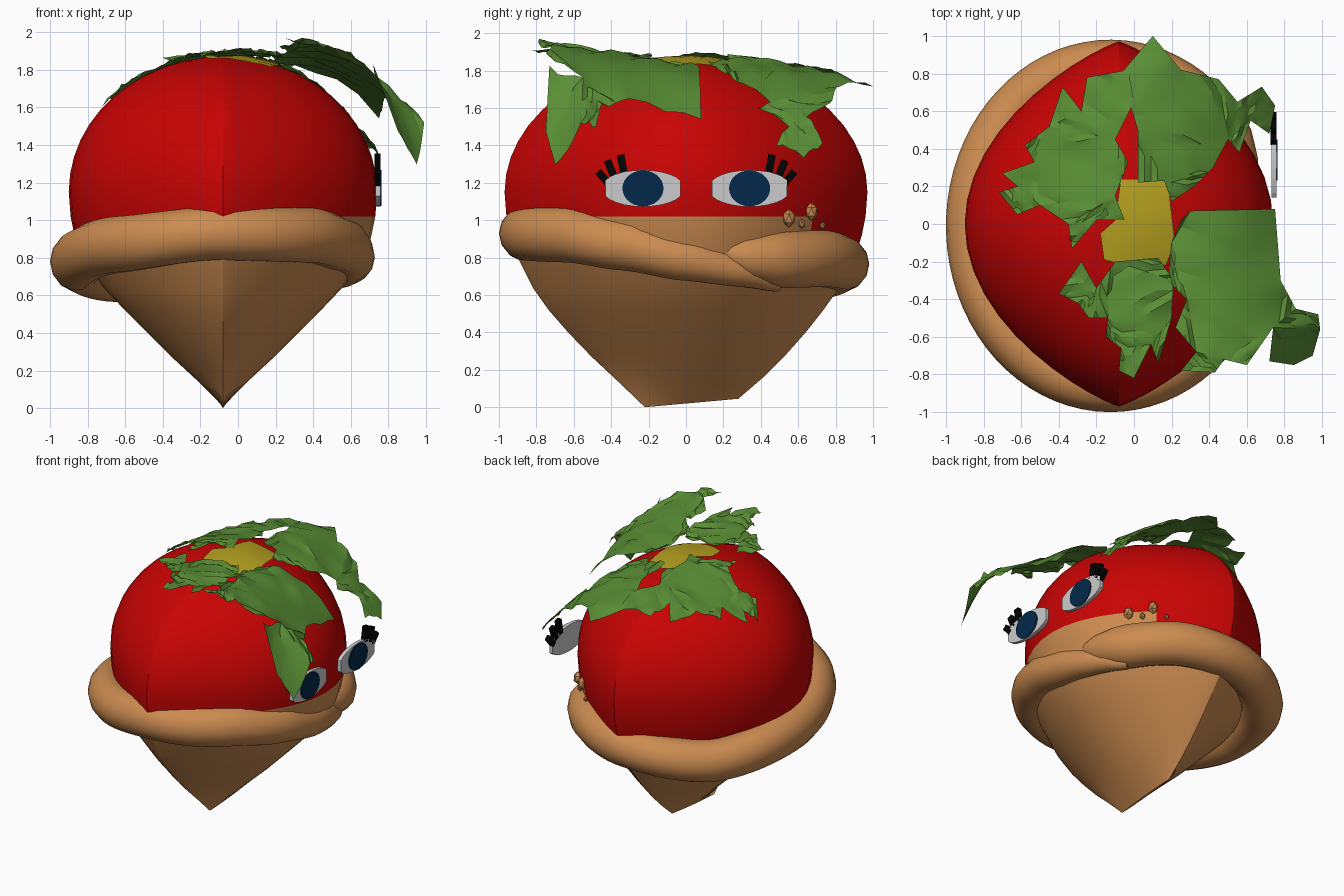
import bpy, bmesh, math, random
from mathutils import Vector

random.seed(4)
if "Cube" in bpy.data.objects:
    bpy.data.objects.remove(bpy.data.objects["Cube"])


def material(name, *rgb):
    m = bpy.data.materials.new(name)
    m.use_nodes = True
    m.diffuse_color = (*rgb, 1)
    m.node_tree.nodes["Principled BSDF"].inputs["Base Color"].default_value = (*rgb, 1)
    return m


red = material("tomato red", .58, .001, .001)
tan = material("dough tan", .6, .26, .08)
green = material("leaf green", .1, .27, .035)
yellow = material("stem yellow", .46, .35, .014)
white = material("eye white", .6, .6, .61)
blue = material("iris blue", .001, .021, .07)
black = material("lash black", .001, .001, .001)


def finish(name, bm, *mats, smooth=True, closed=True):
    if closed:
        bmesh.ops.recalc_face_normals(bm, faces=bm.faces)
    mesh = bpy.data.meshes.new(name)
    bm.to_mesh(mesh)
    bm.free()
    for m in mats:
        mesh.materials.append(m)
    ob = bpy.data.objects.new(name, mesh)
    bpy.context.collection.objects.link(ob)
    if smooth:
        bpy.ops.object.select_all(action="DESELECT")
        ob.select_set(True)
        bpy.context.view_layer.objects.active = ob
        bpy.ops.object.shade_smooth_by_angle(angle=math.radians(30))


def bridge(bm, rings):
    """Join rings of points into a skin and cap both ends."""
    loops = [[bm.verts.new(p) for p in ring] for ring in rings]
    n = len(loops[0])
    for low, high in zip(loops, loops[1:]):
        for i in range(n):
            j = (i + 1) % n
            bm.faces.new((low[i], low[j], high[j], high[i]))
    bm.faces.new(loops[0])
    bm.faces.new(loops[-1])


# Body: lens-shaped cross-sections with a crease at each y end
CX, HX, HY = -.08, .82, .97
BASE, RISE = 1.15, .72


def lens(z, hx, hy, cy=0, tilt=0, n=48):
    ring = []
    for i in range(n):
        a = math.tau * i / n
        c = math.cos(a)
        y = cy + hy * math.sin(a)
        x = CX + hx * math.copysign(abs(c) ** 1.7, c)
        ring.append((x, y, z + tilt * (y + .22)))
    return ring


def dome_height(x, y):
    """Height of the dome above a point, or 0 outside it."""
    def inside(s):
        v = abs(y) / HY / s
        return v < 1 and abs(x - CX) / HX < s * (1 - v * v) ** .85
    if not inside(1):
        return 0
    lo, hi = 0, 1
    for _ in range(18):
        mid = (lo + hi) / 2
        lo, hi = (lo, mid) if inside(mid) else (mid, hi)
    return BASE + RISE * math.sqrt(1 - hi * hi)


bm = bmesh.new()
bridge(bm, [lens(0, .008, .25, .03, .09), lens(.14, .14, .39, .03, .04), lens(.27, .27, .515, .01),
            lens(.4, .4, .635, .005), lens(.52, .52, .735), lens(.64, .635, .82), lens(.82, .76, .91)])
finish("cone", bm, tan)

bm = bmesh.new()
rings = [lens(.82, .76, .91), lens(.92, .79, .94), lens(1.02, .81, .96)]
for i in range(13):
    a = math.pi / 2 * i / 12
    s = max(math.cos(a), .01)
    rings.append(lens(BASE + RISE * math.sin(a), HX * s, HY * s))
bridge(bm, rings)
for f in bm.faces:
    c = f.calc_center_median()
    f.material_index = int(c.z < 1.02 and c.x > .32)
finish("tomato_dome", bm, red, tan)

# Rolled rim: one strand around the body whose tapered ends overlap
keys = [(7, .85, .1), (22, .8, .8), (36, .79, 1.08), (60, .795, 1.07), (90, .765, 1), (135, .71, 1.03),
        (180, .78, 1.06), (225, .87, 1.05), (270, .93, 1), (315, .92, 1.03), (338, .87, .98),
        (360, .795, .84), (380, .73, .6), (396, .66, .3)]


def rim_at(deg):
    for (a, z0, s0), (b, z1, s1) in zip(keys, keys[1:]):
        if deg <= b:
            t = (deg - a) / (b - a)
            t = t * .5 + (1 - math.cos(math.pi * t)) / 4
            return z0 + (z1 - z0) * t, s0 + (s1 - s0) * t
    return keys[-1][1:]


bm = bmesh.new()
rings = []
steps, sides = 80, 14
for i in range(steps + 1):
    deg = keys[0][0] + (keys[-1][0] - keys[0][0]) * i / steps
    z, s = rim_at(deg)
    t = math.radians(deg)
    ring = []
    for k in range(sides):
        u = math.tau * k / sides
        r = .145 * min(s, 1) * math.cos(u)
        ring.append((-.125 + (.73 + r) * math.cos(t), -.01 + (.845 + r) * math.sin(t),
                     z + .145 * s * math.sin(u)))
    rings.append(ring)
bridge(bm, rings)
finish("rolled_rim", bm, tan)

# Crumbs above the rim
for i, (y, z, r) in enumerate([(.55, 1.01, .045), (.67, 1.045, .045), (.62, .98, .025), (.73, .97, .02)]):
    bm = bmesh.new()
    bmesh.ops.create_icosphere(bm, subdivisions=1, radius=r)
    bmesh.ops.scale(bm, verts=bm.verts, vec=(.8, .8, 1.1))
    x = CX + HX * (1 - (y / HY) ** 2) ** .85
    bmesh.ops.translate(bm, verts=bm.verts, vec=(x, y, z))
    finish(f"crumb_{i}", bm, tan, smooth=False)


# Eyes on the +x side
def plate(name, outline, x0, x1, mat):
    bm = bmesh.new()
    bridge(bm, [[(x, y, z) for y, z in outline] for x in (x0, x1)])
    finish(name, bm, mat, smooth=False)


def oval(y, z, ry, rz, clip):
    angles = [math.tau * i / 28 for i in range(28)]
    return [(y + max(-clip, min(clip, ry * math.cos(a))), z + rz * math.sin(a)) for a in angles]


def lash(name, y0, z0, y1, z1):
    side = Vector((z1 - z0, y0 - y1)).normalized() * .02
    plate(name, [(y0 - side.x, z0 - side.y), (y0 + side.x, z0 + side.y),
                 (y1 + side.x, z1 + side.y), (y1 - side.x, z1 - side.y)], .725, .757, black)


for name, mid, out in (("right", -.23, -1), ("left", .34, 1)):
    plate(name + "_eye", oval(mid, 1.17, .225, .098, .2), .73, .757, white)
    plate(name + "_iris", oval(mid, 1.17, .11, .096, .11), .756, .764, blue)
    for i, (dy, dz, ey, ez) in enumerate([(.1, .07, .12, .18), (.15, .05, .19, .15), (.18, .02, .24, .09)]):
        lash(f"{name}_lash_{i}", mid + out * dy, 1.17 + dz, mid + out * ey, 1.17 + ez)


# Torn leaves: filled outlines, subdivided, bent by a height rule and crumpled
def sheet(name, outline, height, mat, crumple, lift):
    bm = bmesh.new()
    bm.faces.new([bm.verts.new((x, y, 0)) for x, y in outline])
    bmesh.ops.triangulate(bm, faces=bm.faces, ngon_method="BEAUTY")
    bmesh.ops.subdivide_edges(bm, edges=bm.edges, cuts=3, use_grid_fill=True)
    bmesh.ops.triangulate(bm, faces=bm.faces)
    for v in bm.verts:
        x, y = v.co.x, v.co.y
        z = max(height(x, y), dome_height(x, y) + lift)
        v.co.z = z + random.uniform(0, crumple)
    bm.normal_update()
    for f in bm.faces:
        if f.normal.z < 0:
            f.normal_flip()
    finish(name, bm, mat, closed=False)


def front_left_height(x, y):
    bend = (1.05 + .6 * y) * max(x - .25, 0) ** 2
    droop = 10 * max(x - .72, 0) * max(-y - .55, 0)
    return 1.82 - .16 * y - bend - droop


sheet("stem_patch", [(-.07, .24), (.18, .24), (.2, .05), (.22, -.1), (.17, -.22), (0, -.23),
                     (-.16, -.19), (-.18, -.05), (-.1, .02)],
      lambda x, y: 1.8, yellow, .004, .008)

sheet("back_right_leaf", [(-.2, .02), (-.33, -.13), (-.35, 0), (-.5, .1), (-.62, .05), (-.72, .17),
                          (-.62, .2), (-.7, .27), (-.53, .33), (-.58, .42), (-.45, .52), (-.38, .73),
                          (-.28, .6), (-.25, .78), (-.03, .82), (0, .65), (-.1, .45), (-.03, .33),
                          (-.1, .15), (-.05, .02)],
      lambda x, y: 1.87 - .5 * x * x - .14 * y * y, green, .025, .01)

sheet("back_left_leaf", [(.02, .5), (-.07, .8), (.1, 1), (.25, .82), (.45, .77), (.55, .65), (.68, .73),
                         (.75, .63), (.72, .48), (.62, .55), (.56, .38), (.5, .45), (.42, .3),
                         (.32, .2), (.2, .12), (.16, .23), (.02, .22)],
      lambda x, y: 1.87 - .85 * x * x - .16 * y * y, green, .03, .01)

sheet("front_left_leaf", [(.25, .02), (.3, .07), (.75, .08), (.78, -.3), (.86, -.45), (.98, -.48),
                          (.99, -.56), (.95, -.7), (.85, -.75), (.72, -.73), (.74, -.55), (.6, -.75),
                          (.48, -.72), (.43, -.79), (.25, -.78), (.33, -.68), (.22, -.55), (.28, -.4),
                          (.18, -.3), (.2, -.1)],
      front_left_height, green, .03, .01)

sheet("front_right_leaf", [(-.1, -.2), (.13, -.18), (.21, -.3), (.2, -.5), (.13, -.74), (.09, -.64),
                           (0, -.82), (-.08, -.78), (-.07, -.66), (-.15, -.6), (-.14, -.5), (-.24, -.5),
                           (-.3, -.42), (-.4, -.37), (-.28, -.2), (-.2, -.34)],
      lambda x, y: 1.86 - .04 * y - .25 * x * x, green, .03, .01)
